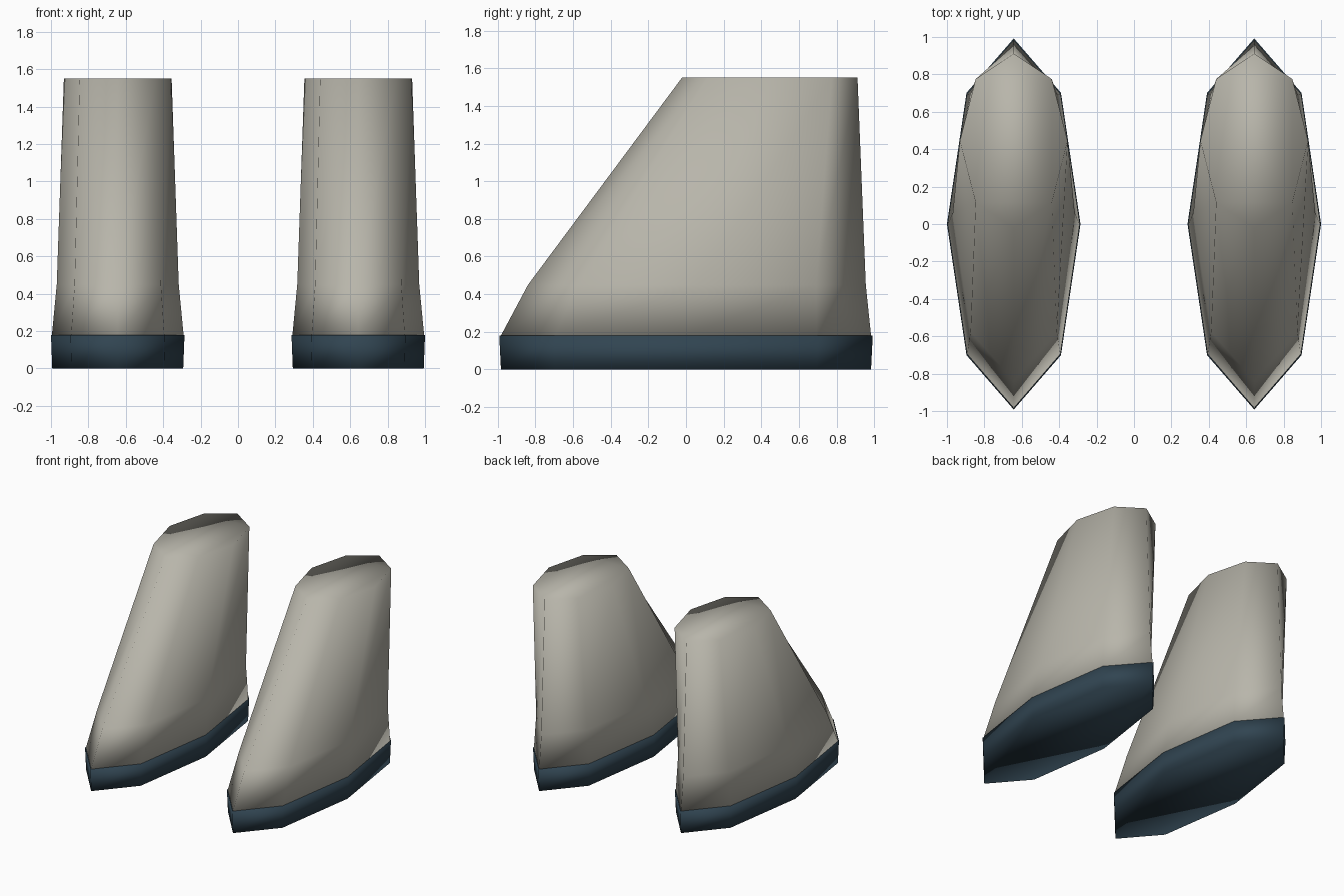
import bpy, bmesh, math

cube = bpy.data.objects.get("Cube")
if cube:
    bpy.data.objects.remove(cube, do_unlink=True)


def material(name, rgb):
    mat = bpy.data.materials.new(name)
    mat.use_nodes = True
    mat.diffuse_color = (*rgb, 1)
    mat.node_tree.nodes["Principled BSDF"].inputs["Base Color"].default_value = (*rgb, 1)
    return mat


def loft(name, mat, x, rings, sides=8):
    """Closed loft through elliptical rings given as (z, centre y, half width, half length)."""
    bm = bmesh.new()
    loops = []
    for z, cy, rx, ry in rings:
        angles = [math.tau * i / sides for i in range(sides)]
        loops.append([bm.verts.new((rx * math.cos(a), cy + ry * math.sin(a), z)) for a in angles])
    for low, high in zip(loops, loops[1:]):
        for i in range(sides):
            j = (i + 1) % sides
            bm.faces.new((low[i], low[j], high[j], high[i]))
    bm.faces.new(loops[0][::-1])
    bm.faces.new(loops[-1])
    for face in bm.faces:
        face.smooth = True
    mesh = bpy.data.meshes.new(name)
    bm.to_mesh(mesh)
    bm.free()
    mesh.materials.append(mat)
    obj = bpy.data.objects.new(name, mesh)
    obj.location.x = x
    bpy.context.collection.objects.link(obj)
    return obj


grey = material("warm grey", (0.48, 0.465, 0.405))
navy = material("dark navy", (0.03, 0.058, 0.082))

# Soles widen slightly upward; uppers flare at the foot and slope back to the ankle
SOLE = [(0, 0, 0.35, 0.983), (0.18, 0, 0.357, 0.992)]
UPPER = [(0.18, 0, 0.352, 0.983), (0.45, 0.058, 0.326, 0.897), (1.55, 0.445, 0.288, 0.466)]

for side, x in (("left", 0.643), ("right", -0.643)):
    loft(side + "_boot_sole", navy, x, SOLE)
    loft(side + "_boot_upper", grey, x, UPPER)
